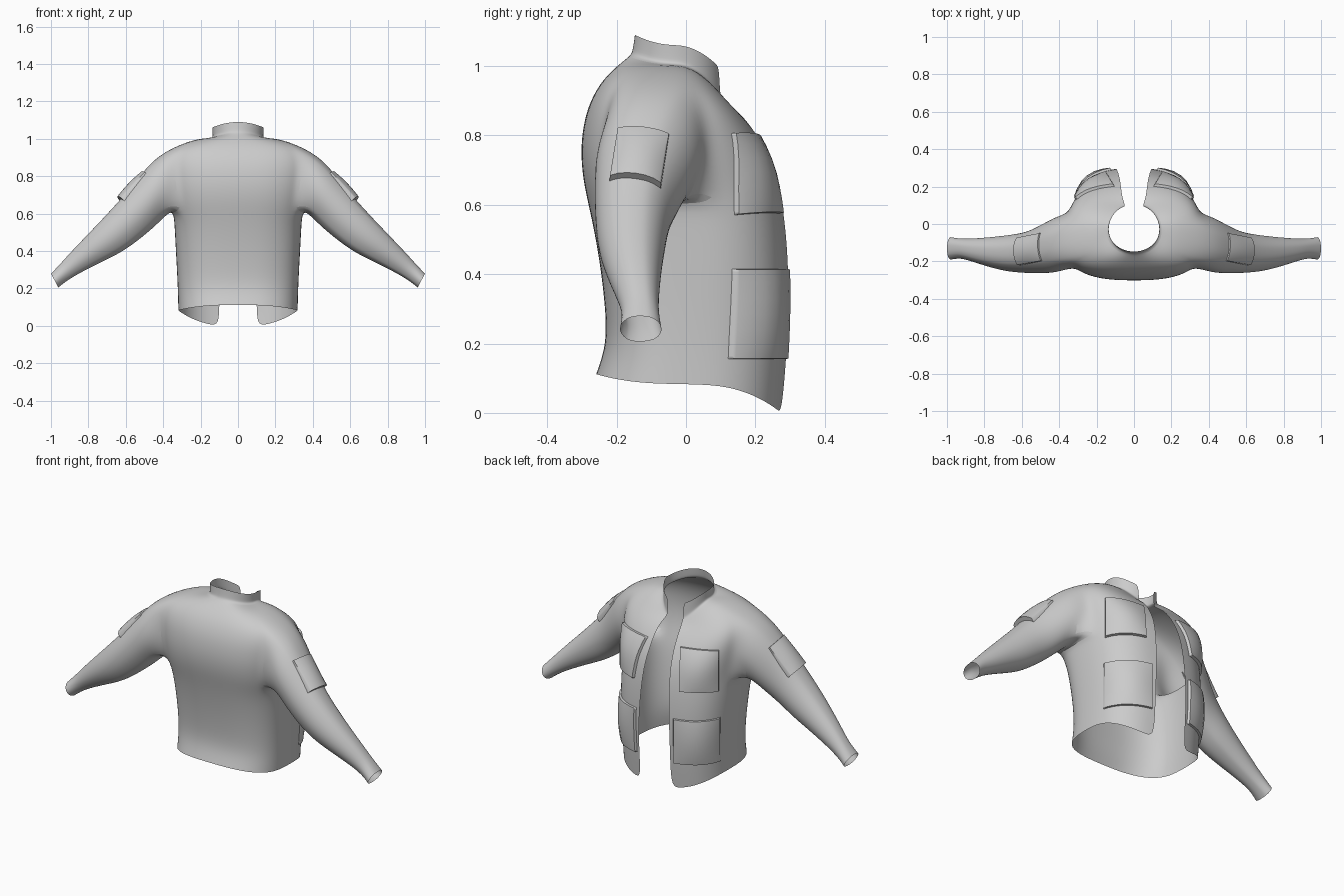
import bpy, bmesh, math
from mathutils import Vector
from mathutils.bvhtree import BVHTree

cube = bpy.data.objects.get("Cube")
if cube:
    bpy.data.objects.remove(cube)

grey = bpy.data.materials.new("grey cloth")
grey.use_nodes = True
grey.diffuse_color = (0.6, 0.6, 0.6, 1)
grey.node_tree.nodes["Principled BSDF"].inputs["Base Color"].default_value = (0.6, 0.6, 0.6, 1)


def finish(bm, name, levels):
    """Turn a left half into a mirrored, smooth object."""
    bmesh.ops.recalc_face_normals(bm, faces=bm.faces)
    mesh = bpy.data.meshes.new(name)
    bm.to_mesh(mesh)
    bm.free()
    mesh.materials.append(grey)
    obj = bpy.data.objects.new(name, mesh)
    bpy.context.collection.objects.link(obj)
    mirror = obj.modifiers.new("mirror", 'MIRROR')
    mirror.use_clip = True
    if levels:
        sub = obj.modifiers.new("smooth", 'SUBSURF')
        sub.levels = sub.render_levels = levels
    bpy.ops.object.select_all(action='DESELECT')
    obj.select_set(True)
    bpy.context.view_layer.objects.active = obj
    bpy.ops.object.shade_smooth_by_angle(angle=math.radians(50))
    return obj


# Torso rings, hem to collar:
# half width, y of back / front / side, z of back / side / front, opening
RINGS = [
    (.32, -.26, .275, 0, .112, .083, 0, .10),
    (.322, -.228, .288, 0, .2, .18, .14, .10),
    (.328, -.235, .295, 0, .32, .31, .29, .10),
    (.335, -.25, .295, -.01, .44, .43, .42, .095),
    (.34, -.272, .287, -.03, .56, .54, .53, .09),
    (.348, -.296, .275, -.08, .66, .62, .62, .085),
    (.365, -.304, .258, -.1, .74, .72, .69, .08),
    (.375, -.30, .235, -.1, .81, .8, .745, .075),
    (.38, -.285, .20, -.1, .88, .88, .81, .07),
    (.35, -.25, .155, -.1, .95, .955, .865, .065),
    (.21, -.2, .12, -.06, 1.0, 1.005, .89, .055),
    (.137, -.16, .102, -.03, 1.03, 1.0, .905, .05),
    (.135, -.154, .098, -.03, 1.045, 1.015, .92, .05),
    (.138, -.148, .095, -.03, 1.09, 1.06, .997, .05),
]
HALF = 8                         # faces from back centre to side, and side to opening
ARM_ROWS, ARM_COLS = (5, 9), (5, 10)


def ring_points(w, yb, yf, ys, zb, zs, zf, gap):
    p = 0.75 if w > .2 else 1
    end = math.acos((gap / w) ** (1 / p))
    for j in range(2 * HALF + 1):
        back = j < HALF
        a = (HALF - j) / HALF * math.pi / 2 if back else (j - HALF) / HALF * end
        reach = math.sin(a) / (1 if back else math.sin(end))
        y = ys + ((yb if back else yf) - ys) * reach ** p
        z = zs + ((zb if back else zf) - zs) * reach ** 2
        x = 0 if j == 0 else w * math.cos(a) ** p
        yield Vector((x, y, z))


bm = bmesh.new()
grid = [[bm.verts.new(p) for p in ring_points(*r)] for r in RINGS]
(r0, r1), (c0, c1) = ARM_ROWS, ARM_COLS
for i in range(len(grid) - 1):
    for j in range(2 * HALF):
        if not (r0 <= i < r1 and c0 <= j < c1):      # leave the armhole open
            bm.faces.new((grid[i][j], grid[i][j + 1], grid[i + 1][j + 1], grid[i + 1][j]))

# Sleeve grown out of the armhole: top x, z; bottom x, z; centre y; half depth
SLEEVE = [
    (.45, .895, .385, .585, -.11, .155), (.53, .80, .45, .52, -.132, .135),
    (.61, .70, .53, .455, -.153, .113), (.71, .59, .62, .39, -.157, .102),
    (.80, .495, .72, .343, -.152, .085), (.90, .39, .84, .284, -.138, .062),
    (.945, .338, .915, .24, -.13, .053), (1.0, .28, .96, .204, -.13, .062),
]
hole = [grid[r0][j] for j in range(c0, c1)] + [grid[i][c1] for i in range(r0, r1)]
hole += [grid[r1][j] for j in range(c1, c0, -1)] + [grid[i][c0] for i in range(r1, r0, -1)]
ys, zs = [v.co.y for v in hole], [v.co.z for v in hole]
yc, zc = (min(ys) + max(ys)) / 2, (min(zs) + max(zs)) / 2
hy, hz = max(ys) - yc, max(zs) - zc
angles = [math.atan2((v.co.z - zc) / hz, (v.co.y - yc) / hy) for v in hole]
last = hole
for tx, tz, bx, bz, y, depth in SLEEVE:
    mid = Vector(((tx + bx) / 2, y, (tz + bz) / 2))
    up = Vector(((tx - bx) / 2, 0, (tz - bz) / 2))
    ring = [bm.verts.new(mid + up * math.sin(a) + Vector((0, depth * math.cos(a), 0)))
            for a in angles]
    n = len(ring)
    for k in range(n):
        bm.faces.new((last[k], last[(k + 1) % n], ring[(k + 1) % n], ring[k]))
    last = ring
jacket = finish(bm, "jacket_shell", 2)
bpy.context.view_layer.update()
surface = BVHTree.FromObject(jacket, bpy.context.evaluated_depsgraph_get())


def pocket(name, centre, outward, down, width, height, puff, flare=0.0):
    """Puffed patch projected onto the jacket shell."""
    out = Vector(outward).normalized()
    down = Vector(down)
    down = (down - out * down.dot(out)).normalized()
    side = out.cross(down)
    steps = [-1, -.99, -.93, -.7, -.35, 0, .35, .7, .93, .99, 1]
    bm = bmesh.new()
    rows = []
    for v in steps:
        row = []
        for u in steps:
            start = Vector(centre) + side * u * width / 2 + down * v * height / 2 + out * .3
            hit = surface.ray_cast(start, -out)[0] or start - out * .3
            edge = max(abs(u), abs(v))
            lift = -.006 if edge == 1 else puff * (.55 + .45 * (1 - u * u) * (1 - v * v)) + flare * (1 + v) / 2
            row.append(bm.verts.new(hit + out * lift))
        rows.append(row)
    for a, b in zip(rows, rows[1:]):
        for k in range(len(steps) - 1):
            bm.faces.new((a[k], a[k + 1], b[k + 1], b[k]))
    finish(bm, name, 0)


pocket("chest_pockets", (.225, .2, .69), (.5, .85, .15), (0, 0, -1), .21, .235, .028)
pocket("waist_pockets", (.23, .23, .285), (.55, .84, 0), (0, 0, -1), .25, .26, .024)
pocket("sleeve_pockets", (.555, -.135, .735), (.74, .05, .67), (.64, -.12, -.75), .15, .19, .016, .014)
